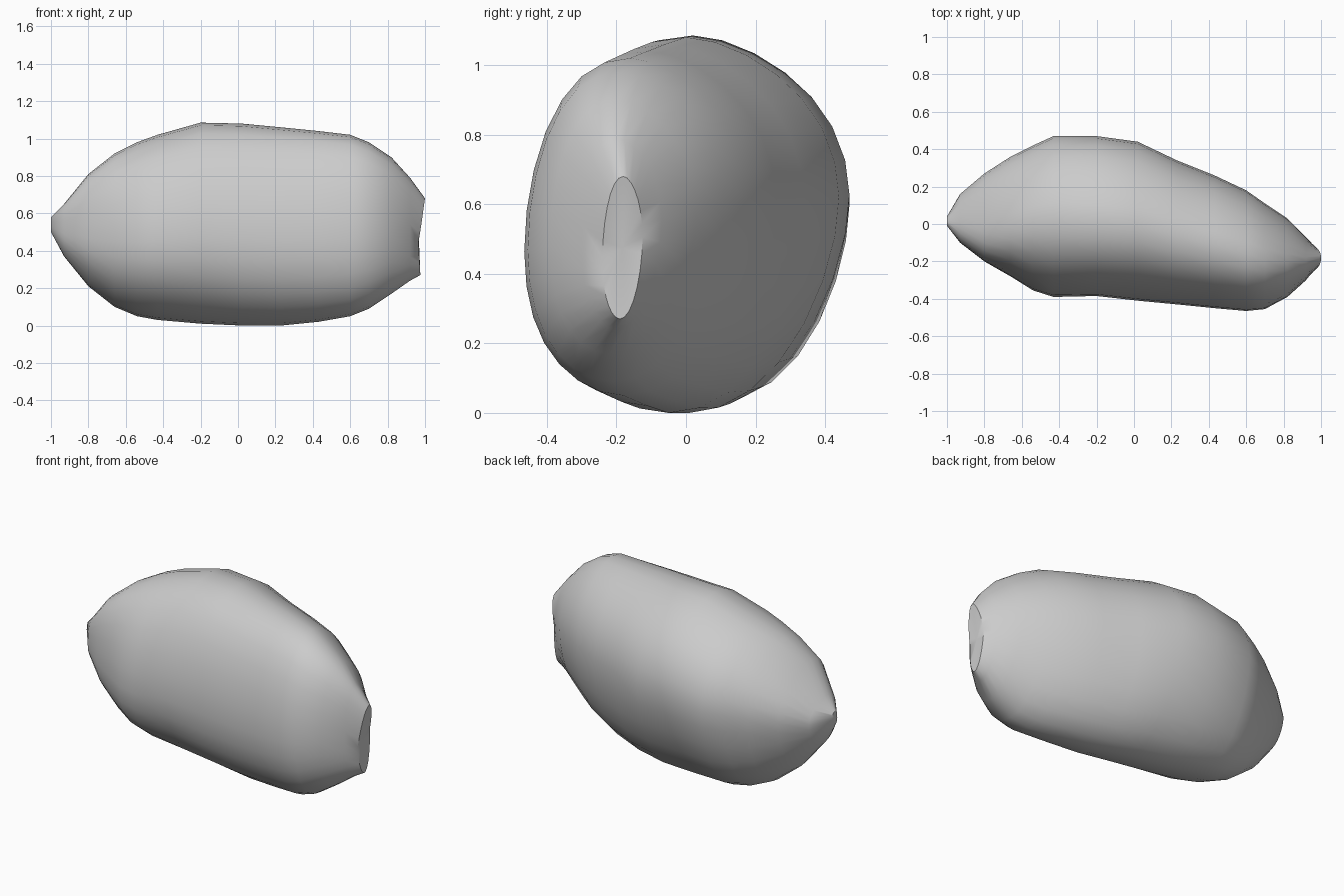
import bpy, bmesh, math

cube = bpy.data.objects.get("Cube")
if cube:
    bpy.data.objects.remove(cube, do_unlink=True)

# Stone colour
mat = bpy.data.materials.new("stone grey")
mat.use_nodes = True
grey = (0.6, 0.6, 0.6, 1)
mat.diffuse_color = grey
mat.node_tree.nodes["Principled BSDF"].inputs["Base Color"].default_value = grey

# Cross-sections along the stone:
# x, front y, back y, bottom z, top z, y of the top ridge, y of the underside
SECTIONS = [
    (-1.0, -0.01, 0.04, 0.50, 0.58, 0.01, 0.01),
    (-0.93, -0.10, 0.16, 0.37, 0.65, -0.02, 0.03),
    (-0.80, -0.20, 0.27, 0.21, 0.81, -0.05, 0.05),
    (-0.66, -0.28, 0.36, 0.10, 0.92, -0.01, 0.07),
    (-0.54, -0.355, 0.42, 0.05, 0.98, 0.02, 0.08),
    (-0.43, -0.39, 0.47, 0.03, 1.02, 0.03, 0.08),
    (-0.20, -0.385, 0.47, 0.01, 1.085, 0.02, 0.04),
    (0.02, -0.41, 0.44, 0.0, 1.08, 0.0, 0.01),
    (0.23, -0.43, 0.34, 0.0, 1.06, -0.06, -0.05),
    (0.43, -0.45, 0.26, 0.02, 1.04, -0.11, -0.11),
    (0.60, -0.465, 0.18, 0.05, 1.02, -0.16, -0.18),
    (0.70, -0.455, 0.11, 0.09, 0.98, -0.19, -0.21),
    (0.82, -0.39, 0.03, 0.17, 0.90, -0.20, -0.22),
    (0.92, -0.30, -0.07, 0.24, 0.79, -0.20, -0.20),
    (0.965, -0.24, -0.125, 0.27, 0.68, -0.18, -0.19),
]
SIDES = 28
LEAN = 0.08       # back is fullest higher up than the front


def soft(v, power):
    return math.copysign(abs(v) ** power, v)


def fullness(x, c, s):
    """Below one is squarer, above one flatter, for each quarter of a ring."""
    if c < 0:
        return 0.97 if s > 0 else 1.02
    if s > 0:
        return 1.09
    return 1.08 if x < 0.1 else 1.0


bm = bmesh.new()
rings = []
for x, y0, y1, z0, z1, top_y, base_y in SECTIONS:
    ring = []
    mid, half = (y0 + y1) / 2, (z1 - z0) / 2
    for i in range(SIDES):
        a = 2 * math.pi * i / SIDES
        c, s = math.cos(a), math.sin(a)
        power = fullness(x, c, s)
        c, s = soft(c, power), soft(s, power)
        shift = (top_y if s > 0 else base_y) - mid
        y = mid + (y1 - y0) / 2 * c + shift * s * s
        z = (z0 + z1) / 2 + half * s + LEAN * half / 0.54 * c * (1 - s * s)
        # The narrow right end bulges near its top and a little at its foot
        bump = max(0.035 * s, -0.01 * s) if x > 0.95 else 0
        ring.append(bm.verts.new((x + bump, y, z)))
    rings.append(ring)

for a, b in zip(rings, rings[1:]):
    for i in range(SIDES):
        j = (i + 1) % SIDES
        bm.faces.new((a[i], a[j], b[j], b[i]))

# End caps, the right one slightly hollow
for ring, inset in ((rings[0], 0), (rings[-1], -0.015)):
    centre = sum((v.co for v in ring), ring[0].co * 0) / SIDES
    centre.x += inset
    tip = bm.verts.new(centre)
    for i in range(SIDES):
        bm.faces.new((ring[i], ring[(i + 1) % SIDES], tip))
bmesh.ops.recalc_face_normals(bm, faces=bm.faces[:])

mesh = bpy.data.meshes.new("stone")
bm.to_mesh(mesh)
bm.free()
mesh.materials.append(mat)
stone = bpy.data.objects.new("stone", mesh)
bpy.context.collection.objects.link(stone)
bpy.context.view_layer.objects.active = stone
stone.select_set(True)
bpy.ops.object.shade_smooth_by_angle(angle=math.radians(40))
